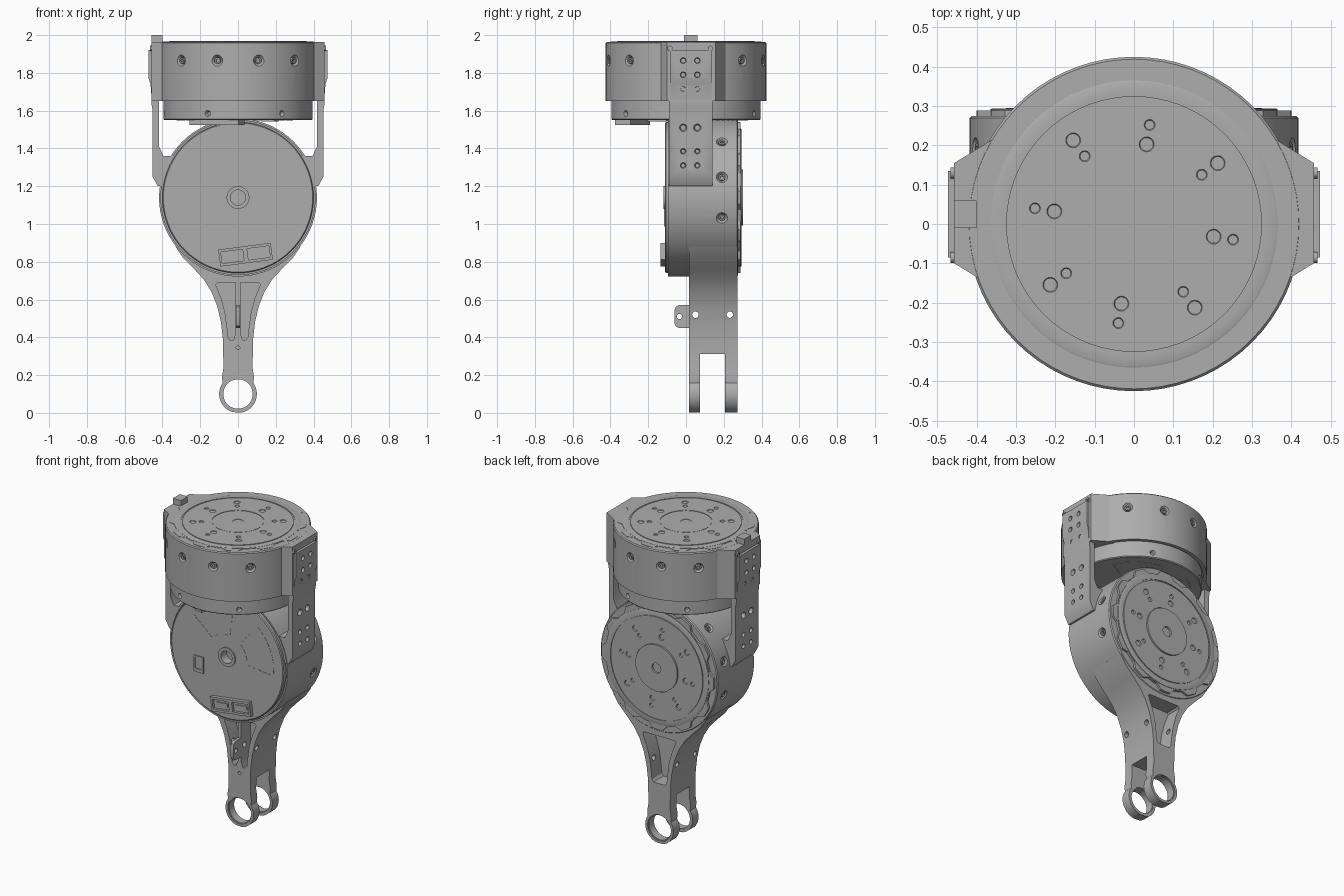
import bpy, bmesh
from math import radians, sin, cos, pi
from mathutils import Matrix, Vector

if "Cube" in bpy.data.objects:
    bpy.data.objects.remove(bpy.data.objects["Cube"])

metal = bpy.data.materials.new("machined_grey")
metal.use_nodes = True
GREY = (0.42, 0.42, 0.42, 1)
metal.diffuse_color = GREY
metal.node_tree.nodes["Principled BSDF"].inputs["Base Color"].default_value = GREY
parts = []
ID = Matrix.Identity(4)
T = Matrix.Translation


def RZ(deg):
    return Matrix.Rotation(radians(deg), 4, 'Z')


def finish(name, bm, M=ID, keep=True):
    bmesh.ops.recalc_face_normals(bm, faces=bm.faces)
    bm.transform(M)
    me = bpy.data.meshes.new(name)
    bm.to_mesh(me)
    bm.free()
    ob = bpy.data.objects.new(name, me)
    bpy.context.collection.objects.link(ob)
    me.materials.append(metal)
    if keep:
        parts.append(ob)
    return ob


def lathe(name, profile, M=ID, steps=72):
    bm = bmesh.new()
    vs = [bm.verts.new((r, 0, z)) for r, z in profile]
    es = [bm.edges.new(p) for p in zip(vs, vs[1:])]
    bmesh.ops.spin(bm, geom=vs + es, cent=(0, 0, 0), axis=(0, 0, 1),
                   angle=2 * pi, steps=steps, use_merge=True)
    bmesh.ops.remove_doubles(bm, verts=bm.verts, dist=0.0001)
    return finish(name, bm, M)


def prism(name, pts, lo, hi, axis='z', M=ID, keep=True):
    # extrude a 2D outline along one axis
    put = {'z': lambda a, b: (a, b, lo), 'y': lambda a, b: (a, lo, b),
           'x': lambda a, b: (lo, a, b)}[axis]
    bm = bmesh.new()
    f = bm.faces.new([bm.verts.new(put(a, b)) for a, b in pts])
    g = bmesh.ops.extrude_face_region(bm, geom=[f])
    move = Vector([(hi - lo) * (axis == c) for c in 'xyz'])
    bmesh.ops.translate(bm, vec=move, verts=[v for v in g['geom'] if isinstance(v, bmesh.types.BMVert)])
    return finish(name, bm, M, keep)


def box(name, lo, hi, M=ID, keep=True):
    pts = [(lo[0], lo[1]), (hi[0], lo[1]), (hi[0], hi[1]), (lo[0], hi[1])]
    return prism(name, pts, lo[2], hi[2], 'z', M, keep)


def cut(ob, cutter):
    cutter.hide_render = True
    mod = ob.modifiers.new("cut", 'BOOLEAN')
    mod.operation, mod.solver, mod.object = 'DIFFERENCE', 'EXACT', cutter
    bpy.context.view_layer.objects.active = ob
    bpy.ops.object.modifier_apply(modifier=mod.name)
    bpy.data.objects.remove(cutter)


def holes(ob, items, M=ID, taper=0.5, seg=20):
    # each item: surface point, outward direction, radius, depth
    bm = bmesh.new()
    for pos, d, r, depth in items:
        m = T(Vector(pos)) @ Vector(d).to_track_quat('Z', 'Y').to_matrix().to_4x4()
        bmesh.ops.create_cone(bm, cap_ends=True, segments=seg, radius1=r * (1 - taper),
                              radius2=r * (1 + taper), depth=2 * depth, matrix=m)
    cut(ob, finish("hole_cutter", bm, M, False))


def polar(r, deg, z=0.0):
    return (r * cos(radians(deg)), r * sin(radians(deg)), z)


def motor(name, M, R, top, bot, cap_r, end, hub, bolts, port):
    # housing with stepped rear cap and rear bore
    shell = lathe(name + "_housing", [
        (0, top), (R - .006, top), (R, top - .006), (R, bot), (cap_r + .008, bot),
        (cap_r + .008, bot + .012), (cap_r, bot + .012), (cap_r, end + .005), (cap_r - .005, end),
        (.06, end), (.06, end - .008), (.04, end - .008), (.04, end + .05), (0, end + .05)], M)
    sides = [(polar(R, a, -.1), polar(1, a), .03, .02) for a in bolts]
    holes(shell, sides, M)
    for p, d, _, _ in sides:
        m = M @ T(Vector(p)) @ Vector(d).to_track_quat('Z', 'Y').to_matrix().to_4x4()
        lathe(name + "_side_bolt", [(.017, -.03), (.017, -.004), (.009, -.004), (.009, -.015), (0, -.015)], m, 16)
    # toothed output ring
    ring = [polar(.40 if abs((a + 15) % 30 - 15) <= 5 else .372, a)[:2] for a in range(0, 360, 5)]
    prism(name + "_toothed_ring", ring, top - .02, -.001, 'z', M) if top < -.01 else \
        prism(name + "_toothed_ring", ring, top - .02, .001, 'z', M)
    # output disc with grooves, hub and bolt circle
    disc = lathe(name + "_output_disc", [
        (0, -.04), (.365, -.04), (.365, .002), (.36, .004), (.333, .004), (.333, -.001), (.325, -.001),
        (.325, .005), (.153, .005), (.153, .002), (.149, .002), (.149, hub), (.032, hub),
        (.032, hub - .02), (0, hub - .02)], M)
    items = []
    for k in range(8):
        a = 81 - 45 * k
        big, small = (.205, .255) if k % 2 == 0 else (.263, .213)
        items += [(polar(big, a, .005), (0, 0, 1), .019, .018), (polar(small, a, .005), (0, 0, 1), .014, .012)]
    holes(disc, items, M)
    # rear connector frame with two windows
    P = M @ RZ(port) @ T((.305, 0, end))
    frame = box(name + "_connector_frame", (-.045, -.14, -.025), (.045, .14, .01), P)
    for y in (-.07, .07):
        cut(frame, box("window_cutter", (-.03, y - .058, -.05), (.03, y + .058, -.008), P, False))
        box(name + "_connector_pin_block", (-.012, y - .04, -.014), (.012, y + .04, .0), P)
    # rear latch cover
    L = M @ RZ(port + 71) @ T((.224, 0, end)) @ RZ(-63)
    latch = box(name + "_latch", (-.052, -.034, -.007), (.052, .034, .01), L)
    cut(latch, box("latch_cutter", (-.04, -.024, -.02), (.03, .024, -.002), L, False))
    # dashed sector marks on the rear cap
    for mid in (port + 167, port - 104):
        marks = [(.33, t, 90) for t in range(-25, 26, 6)] + [(.14, t, 90) for t in (-20, -7, 7, 20)]
        marks += [(.16 + .035 * i, s * 28, 0) for i in range(5) for s in (-1, 1)]
        for r, t, turn in marks:
            D = M @ RZ(mid + t) @ T((r, 0, end)) @ RZ(turn)
            box(name + "_sector_mark", (-.012, -.002, -.002), (.012, .002, .001), D)
    return shell


# upper motor, vertical axis
up = T((0, 0, 1.965))
upper = motor("upper_motor", up, .425, -.001, -.315, .395, -.415, .004,
              [c + d for c in (90, 270) for d in (-45, -15, 15, 45)], 248.6)
holes(upper, [(polar(.395, a, -.38), polar(1, a), .016, .02) for a in range(6, 360, 60)], up)
flank = [(.457, -.1), (.457, .155), (.36, .215), (-.36, .215), (-.457, .155), (-.457, -.1), (-.40, -.135), (.40, -.135)]
prism("upper_motor_flanks", flank, 1.65, 1.9635)
box("locating_tab", (-.457, -.01, 1.9), (-.40, .06, 2.0))

# lower motor, axis pointing to the back
back = T((0, .29, 1.14)) @ Matrix.Rotation(-pi / 2, 4, 'X')
motor("lower_motor", back, .418, -.015, -.385, .40, -.40, .012,
      [c + d for c in (0, 180) for d in (-45, -15, 15, 45)], 82.5)

# side brackets joining the two motors
for s, side in ((1, "left"), (-1, "right")):
    arm = [(.418, 1.66), (.457, 1.66), (.457, 1.63), (.452, 1.6), (.452, 1.25), (.425, 1.2),
           (.3, 1.2), (.3, 1.36), (.395, 1.36), (.418, 1.41)]
    bracket = prism(side + "_bracket", [(s * x, z) for x, z in arm], -.09, .14, 'y')
    holes(bracket, [((s * .452, y, z), (s, 0, 0), r, .02) for y in (-.015, .06)
                    for z, r in ((1.51, .02), (1.385, .015), (1.31, .015))], taper=.3)
    pad_pts = [(.44, 1.66), (.457, 1.66), (.463, 1.74), (.473, 1.77), (.473, 1.92), (.44, 1.92)]
    pad = prism(side + "_bracket_pad", [(s * x, z) for x, z in pad_pts], -.085, .135, 'y')
    holes(pad, [((s * .47, y, z), (s, 0, 0), .015, .02) for y in (-.015, .06)
                for z in (1.715, 1.79, 1.865)], taper=.3)
    for y in (-.085, .13):
        lathe(side + "_corner_bolt", [(0, 0), (.014, 0), (.014, .01), (.006, .01), (.006, .004), (0, .004)],
              T((s * .456, y, 1.93)) @ Matrix.Rotation(s * pi / 2, 4, 'Y'), 16)

# leg: flared outline running down to a round eye
half = [(.33, .88), (.29, .82), (.235, .765), (.18, .705), (.14, .64), (.11, .565), (.09, .48),
        (.08, .39), (.077, .24), (.085, .19)]
half += [polar(.1, a)[:2] for a in range(35, -91, -9)]
half = [(x, z if i < 10 else z + .1) for i, (x, z) in enumerate(half)]
outline = half + [(-x, z) for x, z in reversed(half[:-1])] + [(-.2, 1.0), (.2, 1.0)]
leg = prism("leg", outline, .015, .272, 'y')
cut(leg, box("fork_cutter", (-.3, .075, -.1), (.3, .207, .312), ID, False))
holes(leg, [((0, .14, .1), (0, -1, 0), .083, .5)], taper=0, seg=48)
holes(leg, [((0, .015, .345), (0, -1, 0), .01, .03)], taper=0)
holes(leg, [((0, y, .52), (1, 0, 0), .017, .4) for y in (.05, .232)], taper=0)

# lightening pockets: a ribbed pair in front, one wide pocket behind
edge = [(.108, .69), (.118, .68), (.09, .61), (.068, .53), (.056, .44), (.052, .4), (.04, .385), (.025, .385)]
for s in (-1, 1):
    pts = [(s * x, z) for x, z in [(.012, .69)] + edge + [(.012, .42)]]
    cut(leg, prism("front_pocket_cutter", pts, -.05, .11, 'y', ID, False))
rear = edge + [(-x, z) for x, z in reversed(edge)]
cut(leg, prism("rear_pocket_cutter", rear, .17, .4, 'y', ID, False))

# eye bushings
for y in (.022, .214):
    lathe("eye_bushing", [(.078, 0), (.088, 0), (.088, .05), (.078, .05), (.078, 0)],
          T((0, y + .05, .1)) @ Matrix.Rotation(pi / 2, 4, 'X'), 48)

# cable clip tab on the front rib
tab = [(.03, .45), (-.04, .45), (-.056, .46), (-.062, .48), (-.062, .54), (-.056, .56), (-.04, .57), (.03, .57)]
clip = prism("cable_clip", tab, -.01, .01, 'x')
holes(clip, [((0, -.035, .51), (1, 0, 0), .014, .1)], taper=0)

# smooth curved surfaces, keep edges sharp
bpy.ops.object.select_all(action='DESELECT')
for ob in parts:
    ob.select_set(True)
bpy.context.view_layer.objects.active = parts[0]
bpy.ops.object.shade_smooth_by_angle(angle=radians(30))
